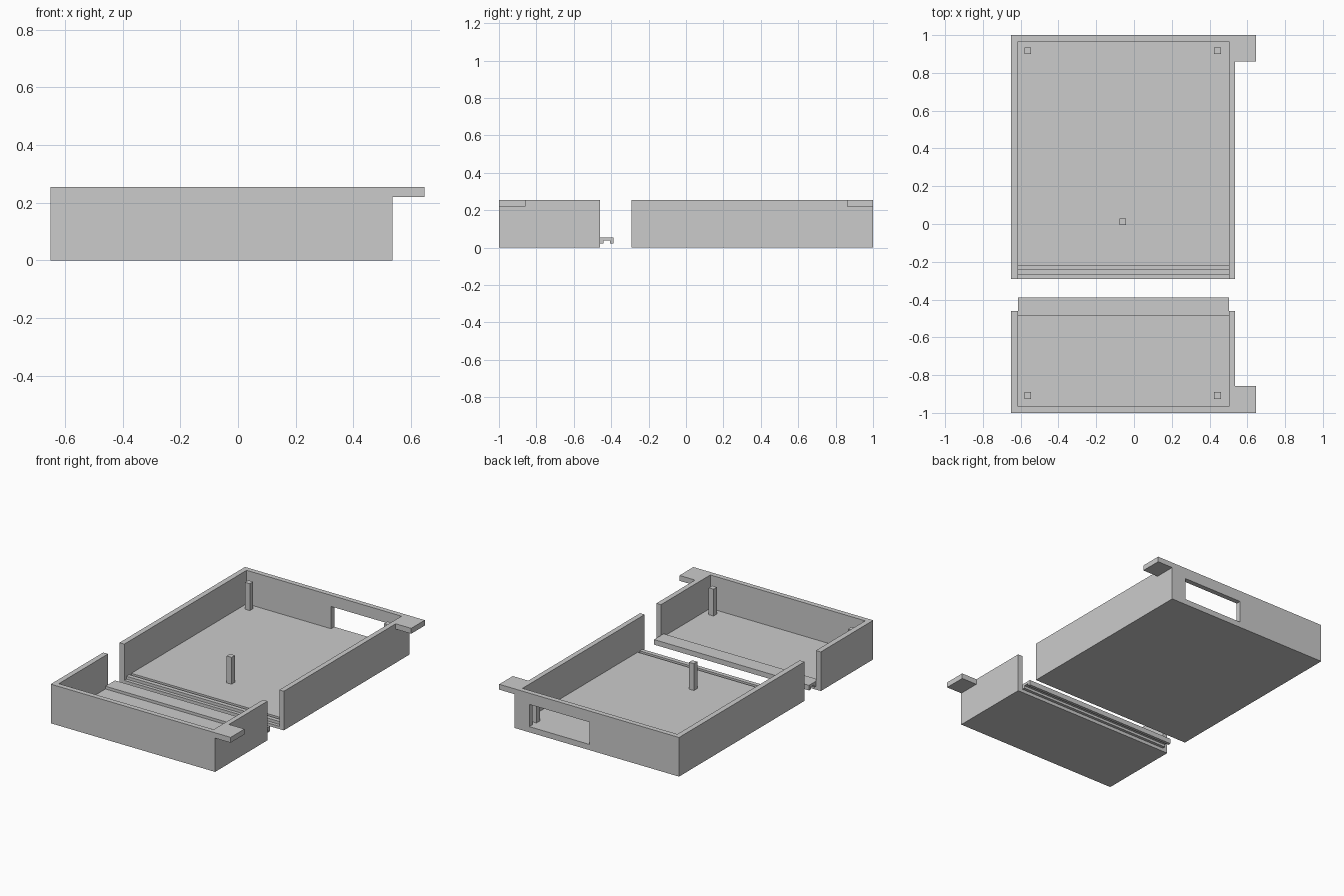
import bpy, bmesh

if "Cube" in bpy.data.objects:
    bpy.data.objects.remove(bpy.data.objects["Cube"])

XL, XR = -0.65, 0.535        # outer side faces
IL, IR = -0.615, 0.502       # inner side faces
H, FLOOR, WALL = 0.255, 0.037, 0.033


def prism(name, pts, axis, lo, hi):
    """Extrude a closed outline: axis 'x' takes (y, z) points, axis 'z' takes (x, y)."""
    def place(p, d):
        return (d, p[0], p[1]) if axis == 'x' else (p[0], p[1], d)
    bm = bmesh.new()
    face = bm.faces.new([bm.verts.new(place(p, lo)) for p in pts])
    ext = bmesh.ops.extrude_face_region(bm, geom=[face])
    verts = [g for g in ext['geom'] if isinstance(g, bmesh.types.BMVert)]
    off = place((0, 0), hi - lo)
    bmesh.ops.translate(bm, vec=off, verts=verts)
    bmesh.ops.recalc_face_normals(bm, faces=bm.faces)
    me = bpy.data.meshes.new(name)
    bm.to_mesh(me)
    bm.free()
    ob = bpy.data.objects.new(name, me)
    bpy.context.collection.objects.link(ob)
    return ob


def box(name, x0, x1, y0, y1, z0, z1):
    return prism(name, [(x0, y0), (x1, y0), (x1, y1), (x0, y1)], 'z', z0, z1)


def combine(ob, other, op):
    mod = ob.modifiers.new(op.lower(), 'BOOLEAN')
    mod.operation, mod.solver, mod.object = op, 'EXACT', other
    bpy.context.view_layer.objects.active = ob
    bpy.ops.object.modifier_apply(modifier=mod.name)
    bpy.data.objects.remove(other)


def tray(name, outer_y, open_y, tab_y):
    """Open-ended tray with a corner tab flush with its rim."""
    s = 1 if outer_y > open_y else -1
    y = sorted((outer_y, open_y))
    # L-shaped top layer is the wall outline plus the tab
    ob = box(name, XL, XR, *y, 0, H)
    ty = sorted((outer_y, tab_y))
    combine(ob, box("tab", XR - 0.02, 0.647, *ty, 0.22, H), 'UNION')
    cy = sorted((outer_y - s * WALL, open_y - s * 0.1))
    combine(ob, box("cavity", IL, IR, *cy, FLOOR, H + 0.1), 'DIFFERENCE')
    return ob


# Large tray: end window and two joint grooves across the floor
large = tray("large_tray", 1.0, -0.292, 0.86)
combine(large, box("window", -0.005, 0.43, 0.94, 1.1, FLOOR, 0.182), 'DIFFERENCE')
for y0, y1 in ((-0.4, -0.27), (-0.242, -0.22)):
    combine(large, box("groove", IL, IR, y0, y1, 0.018, 0.1), 'DIFFERENCE')

# Small tray with a hooked joint tongue
small = tray("small_tray", -1.0, -0.46, -0.857)
tongue = prism("joint_tongue", [
    (-0.487, FLOOR), (-0.46, FLOOR), (-0.46, 0.022), (-0.441, 0.022),
    (-0.441, 0.038), (-0.407, 0.038), (-0.407, 0.022), (-0.388, 0.022),
    (-0.388, 0.055), (-0.487, 0.055)], 'x', IL, IR)

# Square support posts
for i, (x, y) in enumerate([(-0.562, 0.917), (0.442, 0.917), (-0.06, 0.012),
                            (-0.562, -0.908), (0.442, -0.908)]):
    r = 0.0175
    box(f"support_post_{i + 1}", x - r, x + r, y - r, y + r, FLOOR, 0.212)
